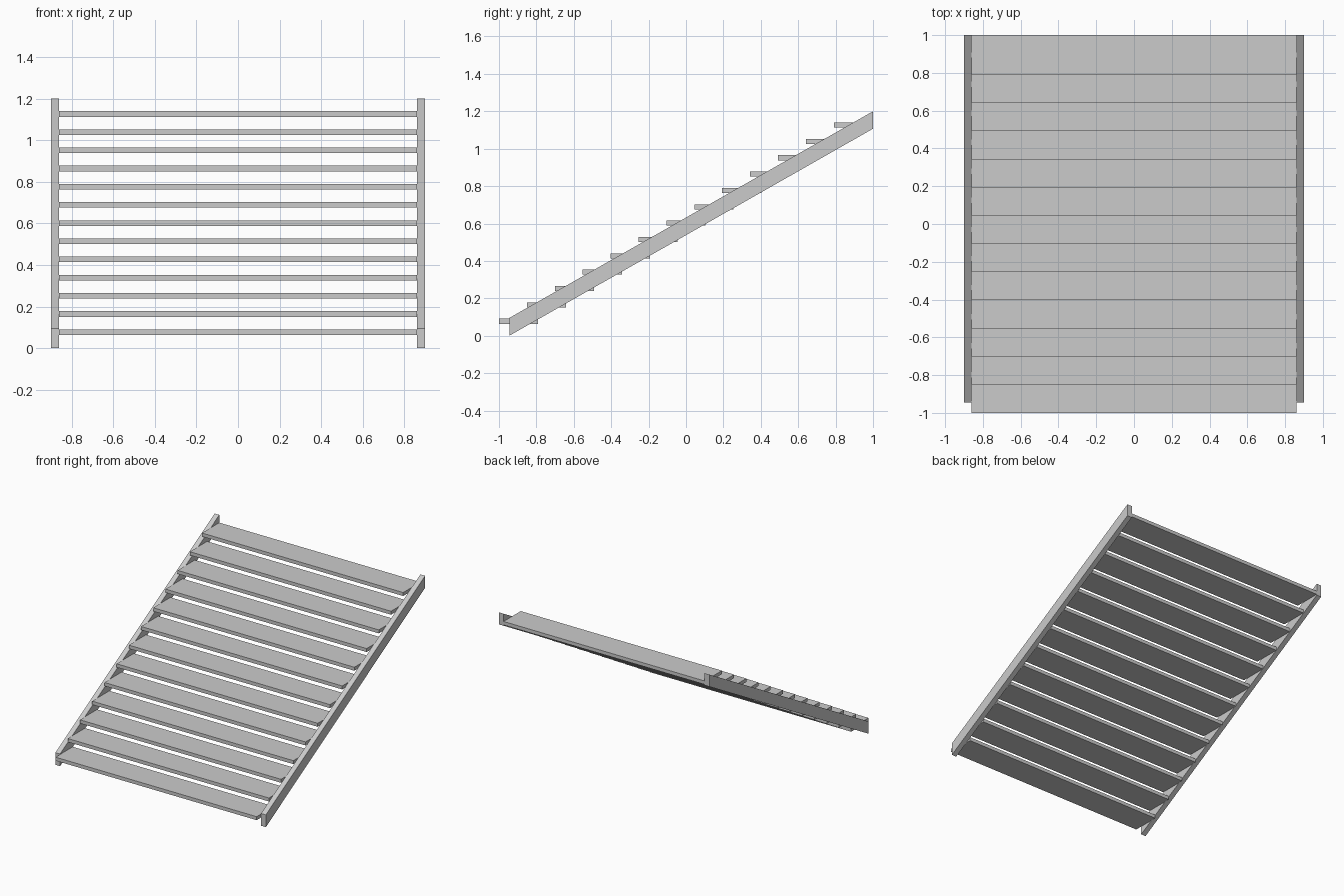
import bpy

if "Cube" in bpy.data.objects:
    bpy.data.objects.remove(bpy.data.objects["Cube"])

STEPS = 13
HALF_W = 0.86      # inner face of the side rails
DEPTH = 0.21
THICK = 0.027


def prism(name, profile, x0, x1):
    """Extrude a (y, z) profile along x."""
    n = len(profile)
    verts = [(x, y, z) for x in (x0, x1) for y, z in profile]
    faces = [tuple(reversed(range(n))), tuple(range(n, 2 * n))]
    faces += [(i, (i + 1) % n, n + (i + 1) % n, n + i) for i in range(n)]
    mesh = bpy.data.meshes.new(name)
    mesh.from_pydata(verts, [], faces)
    obj = bpy.data.objects.new(name, mesh)
    bpy.context.collection.objects.link(obj)
    return obj


# Sloping side rails with vertical end cuts
rail = [(-0.945, 0.0), (1.0, 1.107), (1.0, 1.2), (-0.945, 0.095)]
prism("left_rail", rail, -0.9, -HALF_W)
prism("right_rail", rail, HALF_W, 0.9)

# Flat treads between the rails
for i in range(STEPS):
    t = i / (STEPS - 1)
    y = -1.0 + t * (2.0 - DEPTH)
    z = 0.064 + t * 1.049
    prism(f"tread_{i + 1}",
          [(y, z), (y + DEPTH, z), (y + DEPTH, z + THICK), (y, z + THICK)],
          -HALF_W, HALF_W)
